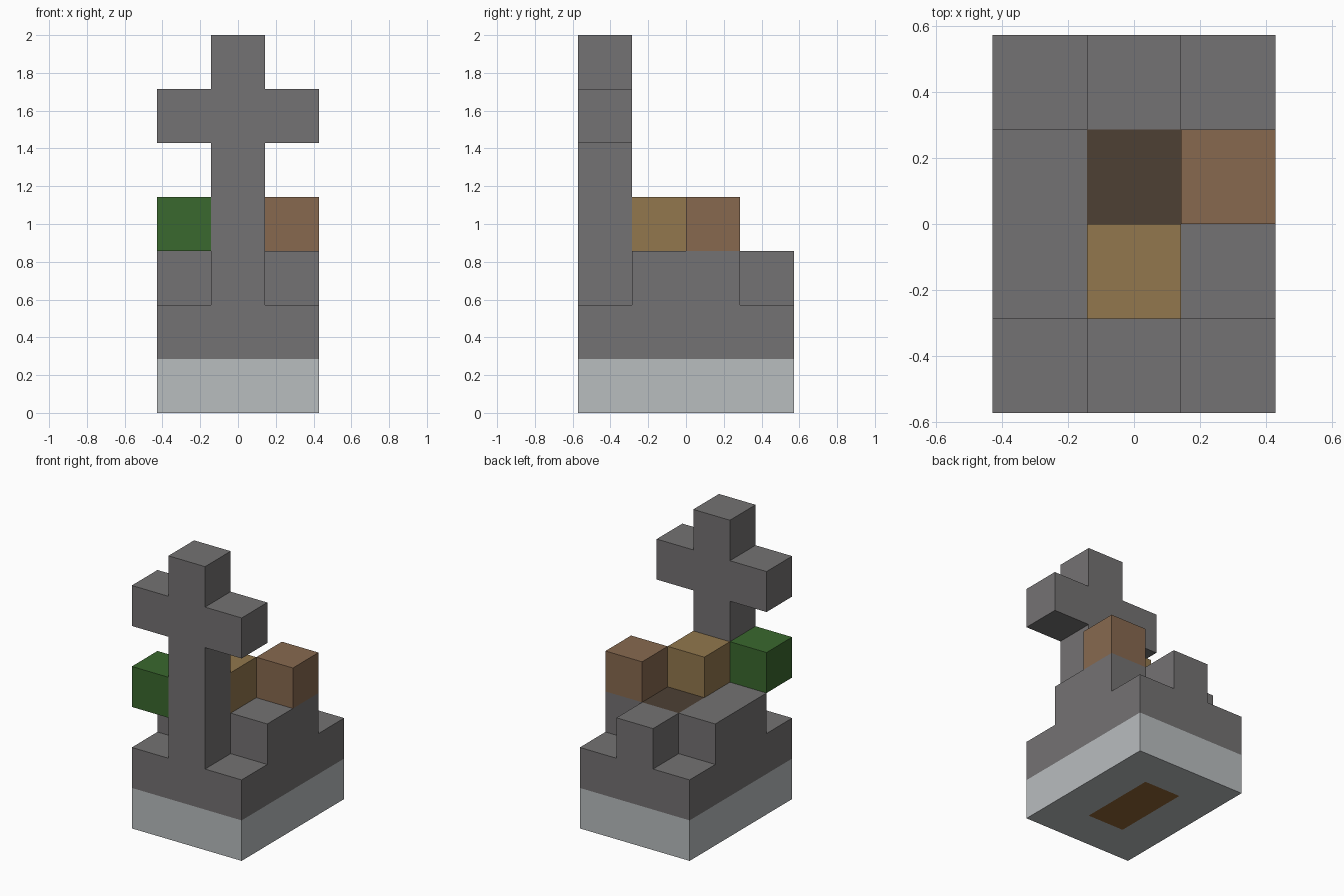
import bpy
import bmesh
from itertools import product
from mathutils import Vector

UNIT = 2 / 7                      # edge of one cube
ORIGIN = Vector((-1.5, -2, 0))    # grid corner, in cubes

if "Cube" in bpy.data.objects:
    bpy.data.objects.remove(bpy.data.objects["Cube"])


def material(name, rgb):
    """Flat material from 0-255 display values."""
    def linear(c):
        c /= 255
        return c / 12.92 if c < 0.04045 else ((c + 0.055) / 1.055) ** 2.4
    color = (*map(linear, rgb), 1)
    mat = bpy.data.materials.new(name)
    mat.use_nodes = True
    mat.diffuse_color = color
    bsdf = next(n for n in mat.node_tree.nodes if n.type == "BSDF_PRINCIPLED")
    bsdf.inputs["Base Color"].default_value = color
    bsdf.inputs["Roughness"].default_value = 0.9
    return mat


pale = material("pale_stone", (185, 189, 191))
stone = material("grey_stone", (116, 114, 115))
soil = material("dark_soil", (77, 64, 52))
wood = material("buried_wood", (145, 102, 54))
clay = material("clay_brown", (135, 105, 79))
tan = material("tan", (146, 119, 77))
green = material("leaf_green", (58, 104, 46))


def block(x, y, z, w=1, d=1, h=1):
    """Set of grid cells filling a box."""
    return set(product(range(x, x + w), range(y, y + d), range(z, z + h)))


# Parts as sets of cubes
buried_box = block(1, 1, 0, d=2)
grave_soil = block(1, 2, 2)
cross = block(1, 0, 2, h=5) | block(0, 0, 5, w=3)
terrace = block(0, 0, 1, w=3, d=4) | block(0, 1, 2, w=3, d=2) | block(1, 3, 2)
parts = [
    ("foundation", pale, block(0, 0, 0, w=3, d=4) - buried_box),
    ("buried_box", wood, buried_box),
    ("stone_terrace", stone, terrace - grave_soil),
    ("grave_soil", soil, grave_soil),
    ("stone_cross", stone, cross),
    ("green_cube", green, block(0, 0, 3)),
    ("tan_cube", tan, block(1, 1, 3)),
    ("clay_cube", clay, block(2, 2, 3)),
]
filled = set().union(*(cells for _, _, cells in parts))


def build(name, mat, cells):
    """Mesh the exposed faces of a set of cubes."""
    bm = bmesh.new()
    for cell in sorted(cells):
        for axis, side in product(range(3), (-1, 1)):
            normal = Vector((0, 0, 0))
            normal[axis] = side
            if tuple(int(c + n) for c, n in zip(cell, normal)) in filled:
                continue
            u, v = Vector((0, 0, 0)), Vector((0, 0, 0))
            u[(axis + 1) % 3] = 0.5
            v[(axis + 2) % 3] = 0.5 * side
            mid = Vector(cell) + Vector((0.5, 0.5, 0.5)) + normal / 2 + ORIGIN
            corners = (mid - u - v, mid + u - v, mid + u + v, mid - u + v)
            bm.faces.new([bm.verts.new(p * UNIT) for p in corners])
    bmesh.ops.remove_doubles(bm, verts=bm.verts, dist=0.001)
    # Merge coplanar faces into clean flat panels
    bmesh.ops.dissolve_limit(bm, angle_limit=0.01, verts=bm.verts, edges=bm.edges)
    mesh = bpy.data.meshes.new(name)
    bm.to_mesh(mesh)
    bm.free()
    mesh.materials.append(mat)
    bpy.context.collection.objects.link(bpy.data.objects.new(name, mesh))


for part in parts:
    build(*part)
